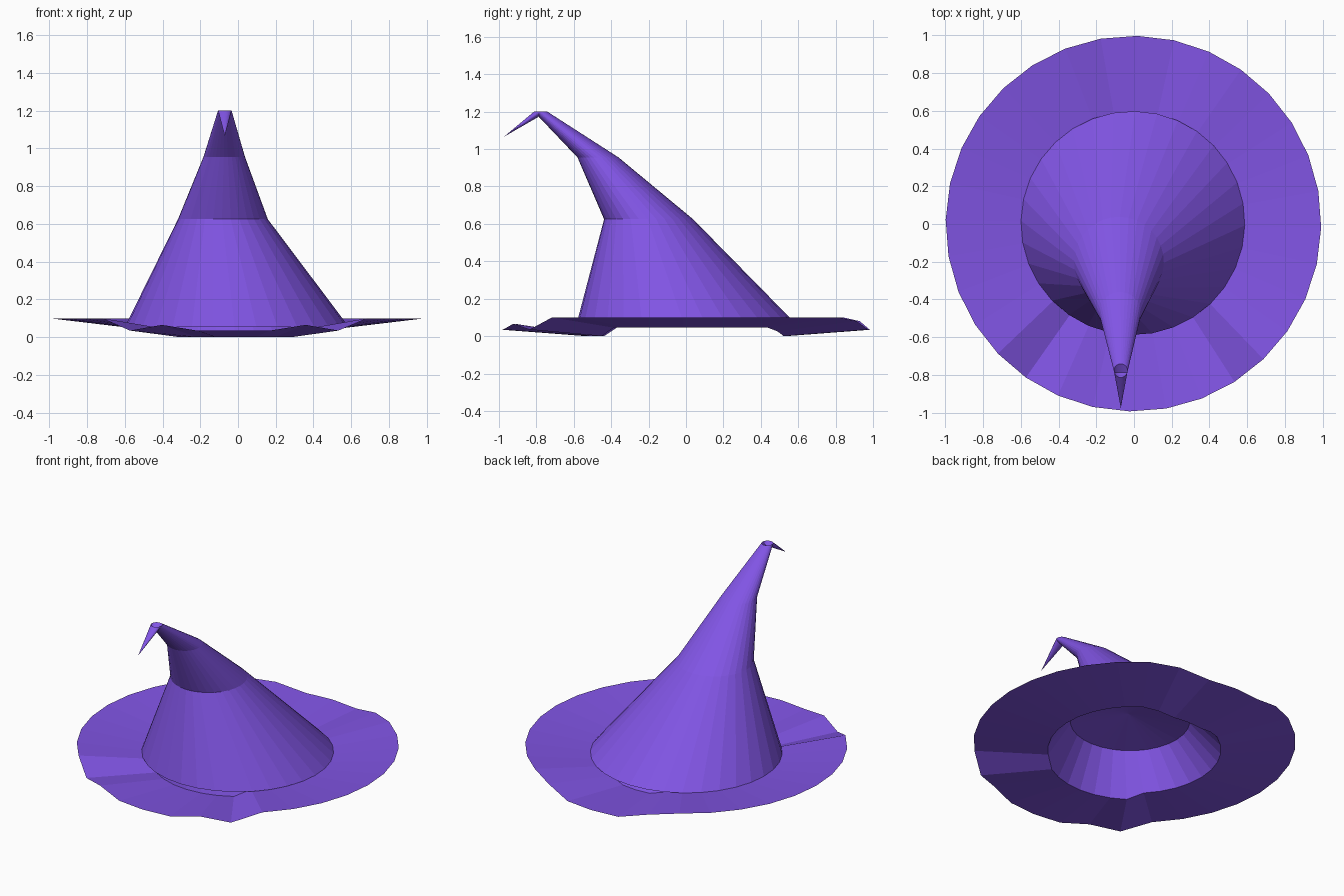
import bpy, bmesh
from math import sin, cos, pi, radians

if "Cube" in bpy.data.objects:
    bpy.data.objects.remove(bpy.data.objects["Cube"])

N = 32
TWIST = radians(1.2)
purple = bpy.data.materials.new("purple_felt")
purple.diffuse_color = (0.22, 0.09, 0.78, 1)
purple.use_nodes = True
purple.node_tree.nodes["Principled BSDF"].inputs["Base Color"].default_value = purple.diffuse_color


def interp(stops, a):
    """Linear interpolation of (angle, height) stops."""
    for (a0, z0), (a1, z1) in zip(stops, stops[1:]):
        if a <= a1 + 1e-6:
            return z0 + (z1 - z0) * (a - a0) / (a1 - a0)
    return stops[-1][1]


def ring(bm, cx, cy, r, height):
    """Ring of vertices; height is a number or a function of degrees from the front."""
    out = []
    for i in range(N):
        t = 2 * pi * i / N - TWIST
        deg = 360 * min(i, N - i) / N
        z = height(deg) if callable(height) else height
        out.append(bm.verts.new((cx + r * sin(t), cy - r * cos(t), z)))
    return out


def loft(bm, rings, tip):
    """Bridge rings in order and close the last one to a point, if given."""
    for a, b in zip(rings, rings[1:]):
        for i in range(N):
            j = (i + 1) % N
            bm.faces.new((a[i], a[j], b[j], b[i]))
    if tip:
        v = bm.verts.new(tip)
        for i in range(N):
            bm.faces.new((rings[-1][i], rings[-1][(i + 1) % N], v))


def build(name, specs, tip=None, flip=False):
    bm = bmesh.new()
    loft(bm, [ring(bm, *s) for s in specs], tip)
    if flip:
        bmesh.ops.reverse_faces(bm, faces=bm.faces[:])
    me = bpy.data.meshes.new(name)
    bm.to_mesh(me)
    bm.free()
    me.materials.append(purple)
    bpy.context.collection.objects.link(bpy.data.objects.new(name, me))


# Heights around the wavy brim, front to back
s = 360 / N
rim_z = [(0, .035), (s, .035), (2 * s, .065), (3 * s, .035), (4 * s, .10),
         (13 * s, .10), (14 * s, .08), (15 * s, .035), (180, .035)]
hole_z = [(0, 0), (3 * s, 0), (4 * s, .045), (13 * s, .045),
          (14 * s, .025), (15 * s, 0), (180, 0)]
rim = lambda d: interp(rim_z, d)
hole = lambda d: interp(hole_z, d)

# Brim, running in under the crown
build("brim", [(-.003, .002, .995, rim), (-.003, 0, .535, hole)])

# Bent crown, narrowing forward to a drooping tip
build("crown", [(-.006, .005, .593, .055), (-.08, -.20, .238, .625),
                (-.073, -.47, .11, .955), (-.07, -.777, .036, 1.2)],
      tip=(-.07, -.975, 1.065))

# Shallow lining inside the crown
build("lining", [(-.003, 0, .535, hole), (-.035, -.08, .37, .30)],
      tip=(-.04, -.1, .36), flip=True)
